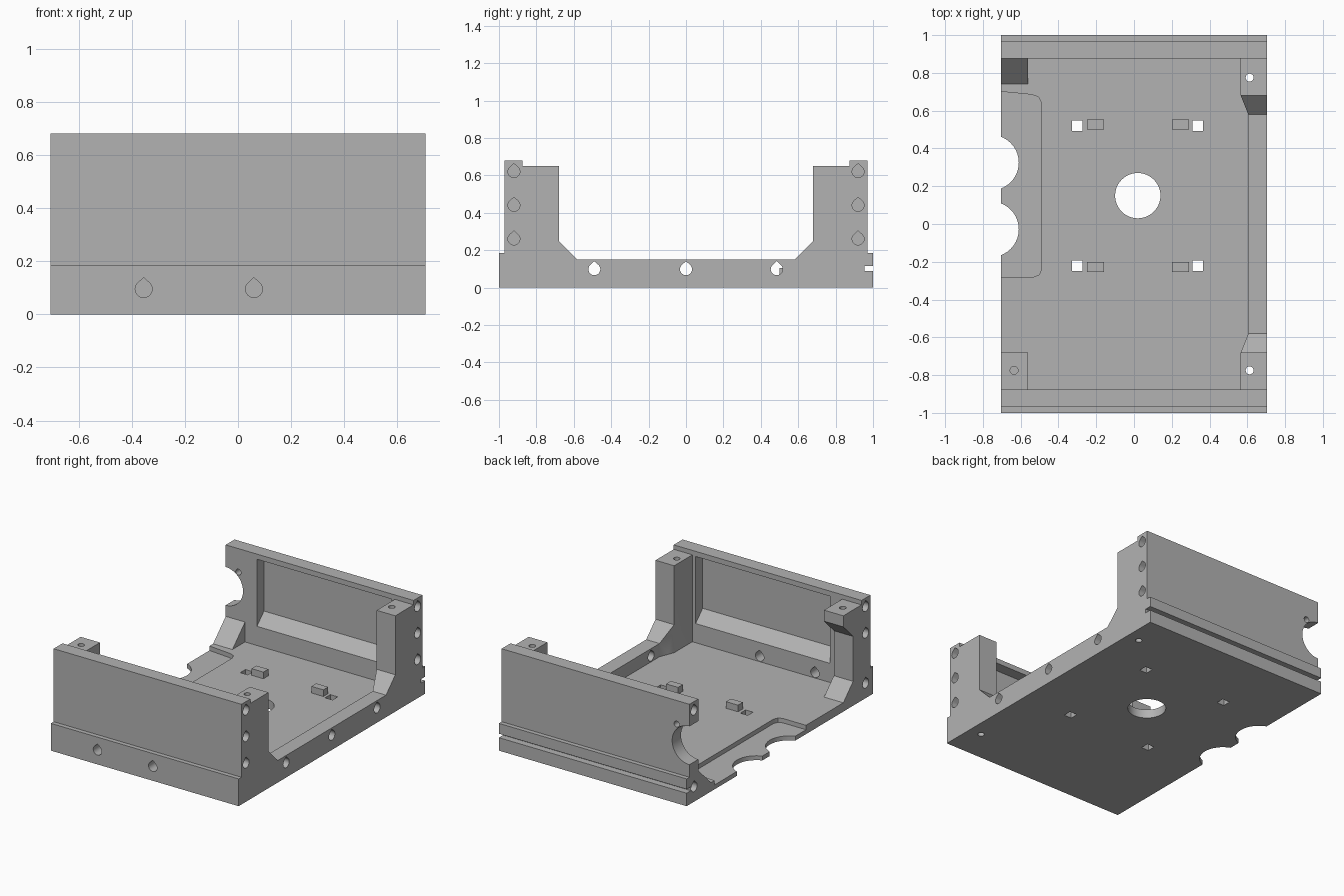
import bpy, bmesh, math

cube = bpy.data.objects.get("Cube")
if cube:
    bpy.data.objects.remove(cube, do_unlink=True)

grey = bpy.data.materials.new("plain grey")
grey.use_nodes = True
COLOUR = (0.45, 0.45, 0.45, 1)
grey.diffuse_color = COLOUR
grey.node_tree.nodes["Principled BSDF"].inputs["Base Color"].default_value = COLOUR

HALF = 0.705      # half width
INNER = 0.875     # inner face of end walls
FLOOR = 0.06      # floor thickness
RAIL = 0.15       # side rail height


def finish(name, bm):
    bmesh.ops.recalc_face_normals(bm, faces=bm.faces)
    mesh = bpy.data.meshes.new(name)
    bm.to_mesh(mesh)
    bm.free()
    mesh.materials.append(grey)
    obj = bpy.data.objects.new(name, mesh)
    bpy.context.collection.objects.link(obj)
    return obj


def prism(name, profile, axis, lo, hi):
    """Extrude a 2D profile along an axis."""
    place = {"x": lambda a, b, t: (t, a, b),
             "y": lambda a, b, t: (a, t, b),
             "z": lambda a, b, t: (a, b, t)}[axis]
    bm = bmesh.new()
    face = bm.faces.new([bm.verts.new(place(a, b, lo)) for a, b in profile])
    top = bmesh.ops.extrude_face_region(bm, geom=[face])["geom"]
    start, end = place(0, 0, lo), place(0, 0, hi)
    move = [e - s for s, e in zip(start, end)]
    bmesh.ops.translate(bm, vec=move, verts=[v for v in top if isinstance(v, bmesh.types.BMVert)])
    return finish(name, bm)


def box(name, x, y, z):
    return prism(name, [(x[0], y[0]), (x[1], y[0]), (x[1], y[1]), (x[0], y[1])], "z", *z)


def hull(name, points):
    bm = bmesh.new()
    for p in points:
        bm.verts.new(p)
    bmesh.ops.convex_hull(bm, input=bm.verts)
    return finish(name, bm)


def circle(a, b, r, n=40):
    return [(a + r * math.cos(math.tau * i / n), b + r * math.sin(math.tau * i / n)) for i in range(n)]


def teardrop(a, b, r=0.032, n=18):
    angles = [math.radians(135 + 270 * i / n) for i in range(n + 1)]
    return [(a + r * math.cos(t), b + r * math.sin(t)) for t in angles] + [(a, b + r * 1.35)]


def combine(body, tool, operation):
    mod = body.modifiers.new(operation, "BOOLEAN")
    mod.operation, mod.solver, mod.object = operation, "EXACT", tool
    bpy.context.view_layer.objects.active = body
    bpy.ops.object.modifier_apply(modifier=mod.name)
    bpy.data.objects.remove(tool, do_unlink=True)


# Floor and side rail
body = box("case_body", (-HALF, HALF), (-0.95, 0.95), (0, FLOOR))
parts = [box("side_rail", (0.605, HALF), (-0.95, 0.95), (0, RAIL))]
cuts = []

for s in (-1, 1):
    # End wall with stepped outside and an inset panel with a sloping sill
    wall = [(s, 0), (s, 0.185), (s * 0.97, 0.185), (s * 0.97, 0.68), (s * INNER, 0.68), (s * INNER, 0)]
    parts.append(prism("end_wall", wall, "x", -HALF, HALF))
    panel = [(s * 0.85, 0.165), (s * 0.95, 0.265), (s * 0.95, 0.645), (s * 0.85, 0.645)]
    cuts.append(prism("panel_cutter", panel, "x", -0.47, 0.54))

    # Corner post with flared foot on the railed side
    parts.append(box("post", (0.565, HALF), sorted((s * 0.68, s * 0.9)), (0, 0.65)))
    parts.append(hull("post_foot", [(x, s * y, z) for inner, y, top in ((0.565, 0.68, 0.25), (0.605, 0.58, RAIL))
                                    for x in (inner, HALF) for z in (0, top)]))
    cuts.append(prism("post_hole", circle(0.612, s * 0.775, 0.021, 20), "z", -0.1, 0.8))

    # Teardrop holes in the wall ends
    for z in (0.26, 0.44, 0.62):
        cuts.append(prism("end_hole", teardrop(s * 0.92, z), "x", 0.6, 0.8))
    for z in (0.1, 0.44, 0.62):
        cuts.append(prism("end_hole", teardrop(s * 0.92, z), "x", -0.8, -0.6))

# Open-side front post with overhanging head and sloped foot
profile = [(-0.9, 0), (-0.68, 0), (-0.68, FLOOR), (-0.785, 0.165), (-0.785, 0.47),
           (-0.68, 0.575), (-0.68, 0.65), (-0.9, 0.65)]
parts.append(prism("open_side_post", profile, "x", -HALF, -0.56))
cuts.append(prism("post_hole", circle(-0.635, -0.775, 0.021, 20), "z", 0.5, 0.8))

# Open-side back foot
foot = [(0.9, 0), (0.74, 0), (0.74, FLOOR), (INNER, 0.195), (0.9, 0.195)]
parts.append(prism("open_side_foot", foot, "x", -HALF, -0.56))

# Back wall groove, cable arch and small hole
cuts.append(box("groove", (-1, 1), (0.955, 1.1), (0.088, 0.115)))
cuts.append(prism("arch", circle(-HALF, 0.4, 0.13), "y", 0.8, 1.1))
cuts.append(prism("small_hole", circle(-0.61, 0.52, 0.02, 20), "y", 0.8, 1.1))

# Front and rail teardrop holes
for x in (-0.355, 0.06):
    cuts.append(prism("front_hole", teardrop(x, 0.095), "y", -1.1, -0.8))
for y in (-0.49, 0, 0.485):
    cuts.append(prism("rail_hole", teardrop(y, 0.098), "x", 0.5, 0.8))

# Thin rounded recess and finger scallops on the open edge
recess = [(-0.8, -0.28), (-0.53, -0.28), (-0.502, -0.268), (-0.49, -0.24),
          (-0.49, 0.64), (-0.505, 0.672), (-0.54, 0.685), (-0.8, 0.71)]
cuts.append(prism("recess", recess, "z", 0.03, 0.1))
for y in (0.325, -0.028):
    cuts.append(prism("scallop", circle(-0.757, y, 0.147), "z", -0.1, 0.1))

# Floor openings
cuts.append(prism("round_opening", circle(0.02, 0.15, 0.12, 48), "z", -0.1, 0.1))
for y in (0.52, -0.222):
    for x in (-0.3, 0.337):
        cuts.append(box("slot", (x - 0.028, x + 0.028), (y - 0.028, y + 0.028), (-0.1, 0.1)))

for part in parts:
    combine(body, part, "UNION")
for cut in cuts:
    combine(body, cut, "DIFFERENCE")

# Locating blocks on the floor
for side, x in (("right", -0.205), ("left", 0.245)):
    for end, y in (("back", 0.527), ("front", -0.227)):
        box(f"{end}_{side}_block", (x - 0.045, x + 0.045), (y - 0.026, y + 0.026), (FLOOR, 0.105))

bpy.ops.object.select_all(action="DESELECT")
body.select_set(True)
bpy.context.view_layer.objects.active = body
bpy.ops.object.shade_smooth_by_angle(angle=math.radians(25))
